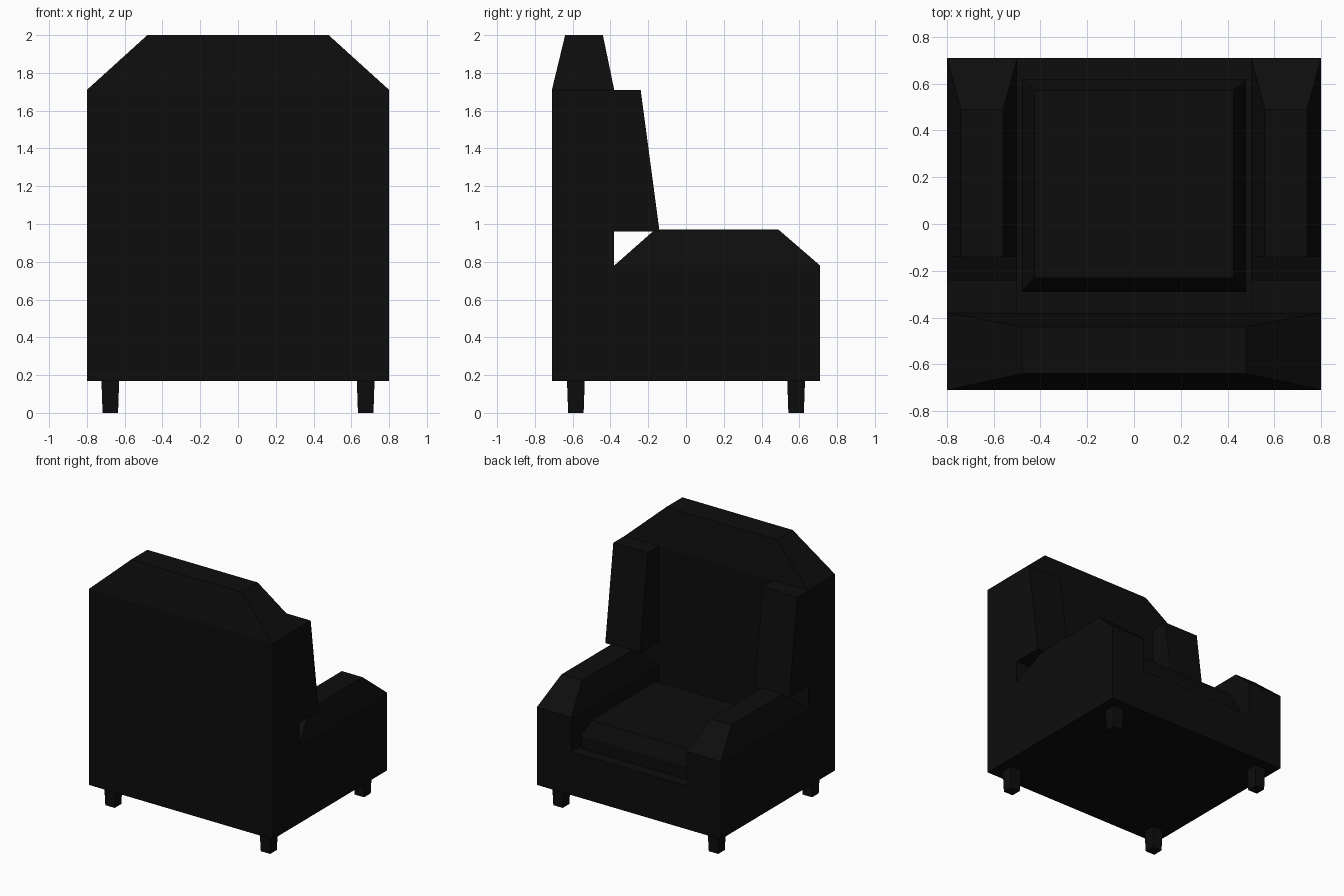
import bpy

if "Cube" in bpy.data.objects:
    bpy.data.objects.remove(bpy.data.objects["Cube"])

black = bpy.data.materials.new("black upholstery")
black.diffuse_color = (0.004, 0.004, 0.004, 1)
black.use_nodes = True
black.node_tree.nodes["Principled BSDF"].inputs["Base Color"].default_value = black.diffuse_color


def stack(name, rings):
    """Solid lofted through rectangles (x0, x1, y0, y1, z), bottom to top."""
    verts, faces = [], [(3, 2, 1, 0)]
    for x0, x1, y0, y1, z in rings:
        verts += [(x0, y0, z), (x1, y0, z), (x1, y1, z), (x0, y1, z)]
    for r in range(len(rings) - 1):
        a = r * 4
        for i in range(4):
            j = (i + 1) % 4
            faces.append((a + i, a + j, a + 4 + j, a + 4 + i))
    n = len(verts)
    faces.append((n - 4, n - 3, n - 2, n - 1))
    mesh = bpy.data.meshes.new(name)
    mesh.from_pydata(verts, [], faces)
    mesh.materials.append(black)
    obj = bpy.data.objects.new(name, mesh)
    bpy.context.collection.objects.link(obj)
    return obj


def pair(name, rings):
    """One part on each side of x = 0."""
    stack("right_" + name, rings)
    stack("left_" + name, [(-x1, -x0, y0, y1, z) for x0, x1, y0, y1, z in rings])


# Backrest with tapered crown
stack("backrest", [(-0.8, 0.8, -0.71, -0.38, 0.17),
                   (-0.8, 0.8, -0.71, -0.38, 1.71),
                   (-0.48, 0.48, -0.64, -0.44, 2.0)])

# Seat base and chamfered cushion
stack("seat_base", [(-0.5, 0.5, -0.38, 0.71, 0.17),
                    (-0.5, 0.5, -0.38, 0.71, 0.51)])
stack("seat_cushion", [(-0.48, 0.48, -0.29, 0.62, 0.51),
                       (-0.48, 0.48, -0.29, 0.62, 0.61),
                       (-0.425, 0.425, -0.23, 0.57, 0.725)])

# Arms with tapered tops
pair("arm", [(0.5, 0.8, -0.38, 0.71, 0.17),
             (0.5, 0.8, -0.38, 0.71, 0.78),
             (0.56, 0.74, -0.165, 0.49, 0.97)])

# Side wings of the backrest
pair("wing", [(0.5, 0.8, -0.38, -0.14, 0.96),
              (0.5, 0.8, -0.38, -0.24, 1.71)])

# Tapered legs
for label, y in (("back", -0.583), ("front", 0.583)):
    x, b, t = 0.676, 0.041, 0.047
    pair(label + "_leg", [(x - b, x + b, y - b, y + b, 0.0),
                          (x - t, x + t, y - t, y + t, 0.17)])
